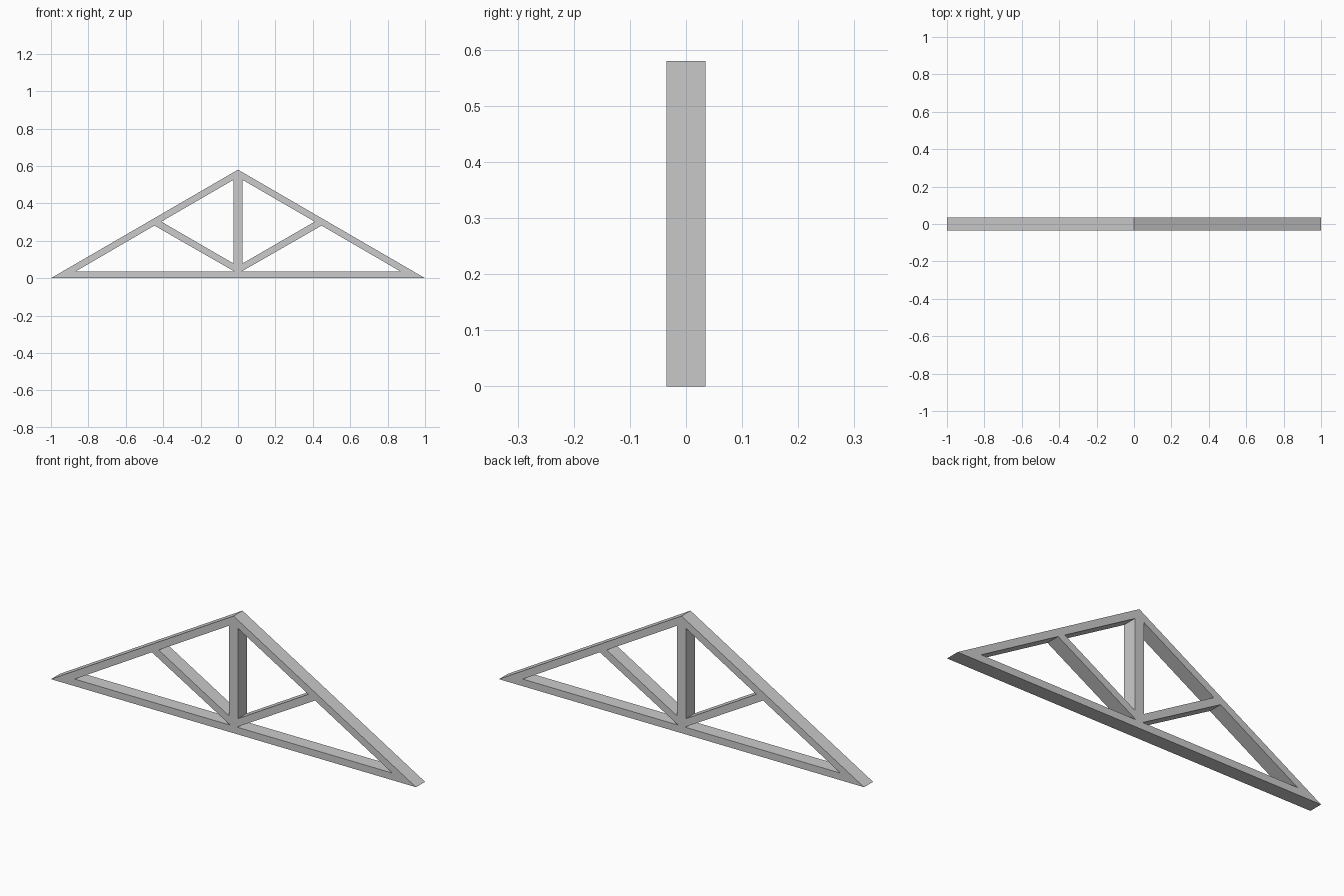
import bpy

if "Cube" in bpy.data.objects:
    bpy.data.objects.remove(bpy.data.objects["Cube"])

# Outline of the truss in the front plane (x, z)
outer = [(-1, 0), (1, 0), (0, 0.58)]

# Openings on the left half: beside the post, and under the diagonal strut
openings = [
    [(-0.41, 0.302), (-0.025, 0.525), (-0.025, 0.079)],
    [(-0.87, 0.035), (-0.447, 0.281), (-0.018, 0.035)],
]


def mirrored(points):
    return [(-x, z) for x, z in reversed(points)]


def add_loop(curve, points):
    spline = curve.splines.new('POLY')
    spline.points.add(len(points) - 1)
    for p, (x, z) in zip(spline.points, points):
        p.co = (x, z, 0, 1)
    spline.use_cyclic_u = True


# Filled profile with four openings, extruded to the beam depth
curve = bpy.data.curves.new("roof_truss", 'CURVE')
curve.dimensions = '2D'
curve.fill_mode = 'BOTH'
curve.extrude = 0.035
add_loop(curve, outer)
for hole in openings:
    add_loop(curve, hole)
    add_loop(curve, mirrored(hole))

truss = bpy.data.objects.new("roof_truss", curve)
bpy.context.collection.objects.link(truss)
truss.rotation_euler.x = 1.5707963

# Turn into a clean flat-shaded mesh
bpy.context.view_layer.objects.active = truss
truss.select_set(True)
bpy.ops.object.convert(target='MESH')
bpy.ops.object.transform_apply(rotation=True)
bpy.ops.object.mode_set(mode='EDIT')
bpy.ops.mesh.select_all(action='SELECT')
bpy.ops.mesh.remove_doubles(threshold=0.0001)
bpy.ops.mesh.normals_make_consistent(inside=False)
bpy.ops.object.mode_set(mode='OBJECT')
bpy.ops.object.shade_flat()
